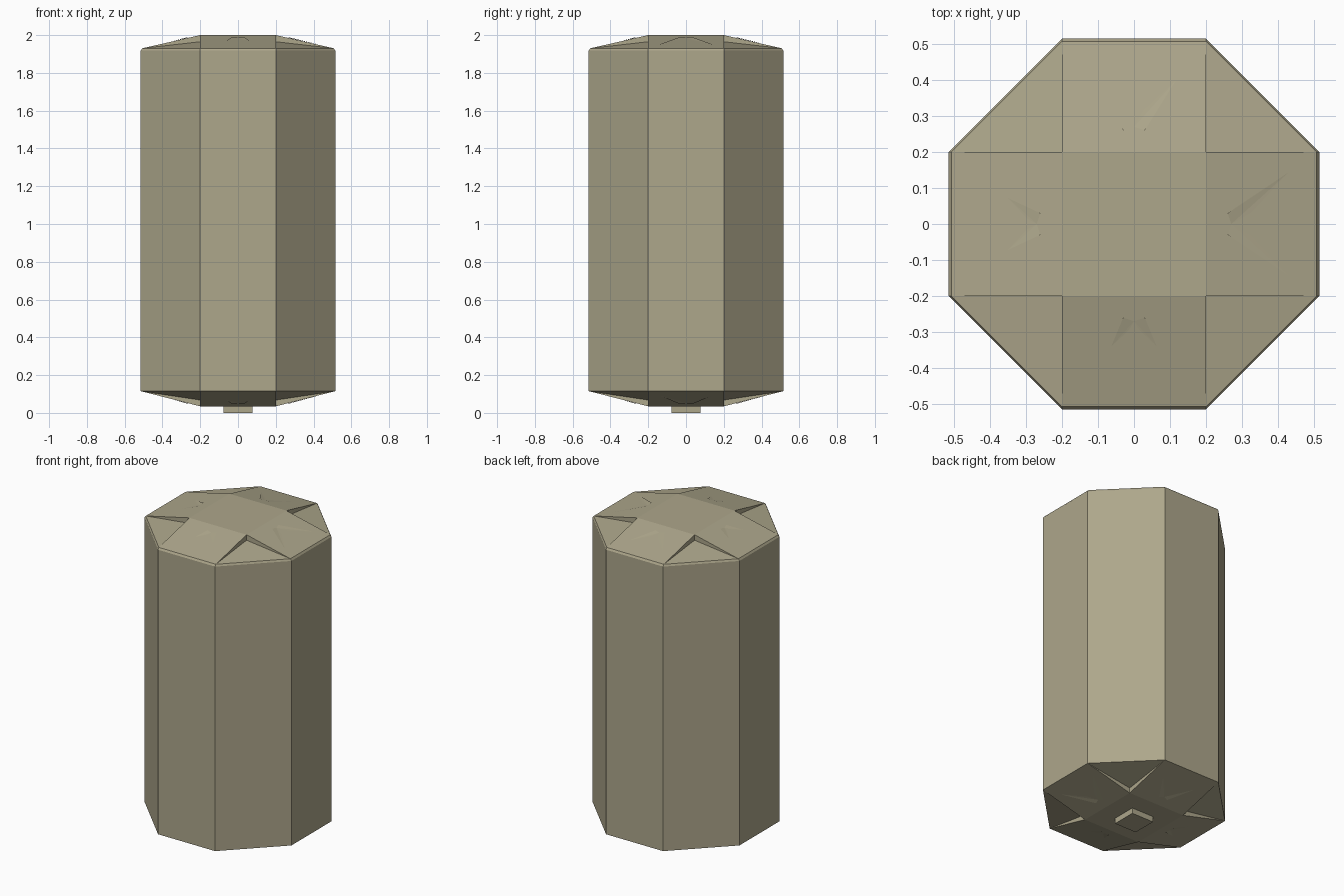
import bpy, bmesh
from mathutils import Vector, Matrix
from math import pi

if "Cube" in bpy.data.objects:
    bpy.data.objects.remove(bpy.data.objects["Cube"])

mat = bpy.data.materials.new("dull khaki")
mat.diffuse_color = (0.42, 0.385, 0.26, 1)
mat.use_nodes = True
mat.node_tree.nodes["Principled BSDF"].inputs["Base Color"].default_value = mat.diffuse_color

W, R = 0.2, 0.515   # half width of the square top, distance of the flat sides


def finish(bm, name):
    bmesh.ops.recalc_face_normals(bm, faces=bm.faces[:])
    me = bpy.data.meshes.new(name)
    bm.to_mesh(me)
    bm.free()
    me.materials.append(mat)
    ob = bpy.data.objects.new(name, me)
    bpy.context.collection.objects.link(ob)
    return ob


def ring(bm, z, s=1.0):
    # octagon: two points per quarter turn
    out = []
    for k in range(4):
        rot = Matrix.Rotation(k * pi / 2, 3, 'Z')
        for p in ((R * s, -W), (R * s, W)):
            out.append(bm.verts.new(rot @ Vector((*p, z))))
    return out


def bridge(bm, a, b):
    for i in range(8):
        j = (i + 1) % 8
        bm.faces.new((a[i], a[j], b[j], b[i]))


def cap(bm, rim, z_flat, z_sunk):
    # flat square, four sloping panels, four corner triangles sunk at their tips
    hi, lo = [], []
    for k in range(4):
        p = Matrix.Rotation(k * pi / 2, 3, 'Z') @ Vector((W, W, 0))
        hi.append(bm.verts.new((p.x, p.y, z_flat)))
        lo.append(bm.verts.new((p.x, p.y, z_sunk)))
    bm.faces.new(hi)
    for k in range(4):
        a, b, c = rim[2 * k], rim[2 * k + 1], rim[(2 * k + 2) % 8]
        bm.faces.new((a, b, hi[k], hi[k - 1]))
        bm.faces.new((hi[k], lo[k], b))
        bm.faces.new((hi[k], lo[k], c))
        bm.faces.new((lo[k], b, c))


# octagonal body with its stepped lid and tapered base
bm = bmesh.new()
low, top = ring(bm, 0.115), ring(bm, 1.918)
lid = ring(bm, 1.93, 0.985)
bridge(bm, low, top)
bridge(bm, top, lid)
cap(bm, lid, 2.0, 1.965)
cap(bm, low, 0.035, 0.068)
finish(bm, "octagonal_body")

# small square foot
bm = bmesh.new()
bmesh.ops.create_cube(bm, size=1, matrix=Matrix.Translation((0, 0, 0.02))
                      @ Matrix.Diagonal((0.155, 0.155, 0.04, 1)))
finish(bm, "foot")


# shallow V-shaped creases on the sloping panels
def crease(bm, k, length, top_side):
    rot = Matrix.Rotation(k * pi / 2, 3, 'Z')

    def surf(x, y, lift):
        t = (x - W) / (R - W)
        z = 2.0 - 0.07 * t + lift if top_side else 0.035 + 0.08 * t - lift
        return bm.verts.new(rot @ Vector((x, y, z)))
    for s in (-1, 1):
        tip = surf(0.27 + length, s * length * 0.9, 0.0005)
        a = surf(0.27, 0, 0.001)
        b = surf(0.27 + length * 0.35, s * length * 0.2, 0.0005)
        m = surf(0.26, s * 0.03, 0.004)
        bm.faces.new((a, b, tip))
        bm.faces.new((a, tip, m))


for top_side, name in ((True, "lid_creases"), (False, "base_creases")):
    bm = bmesh.new()
    for k, length in enumerate((0.16, 0.13, 0.08, 0.07)):
        crease(bm, k, length, top_side)
    ob = finish(bm, name)
    # keep the crease plates facing outwards
    for p in ob.data.polygons:
        if (p.normal.z > 0) != top_side:
            p.flip()
